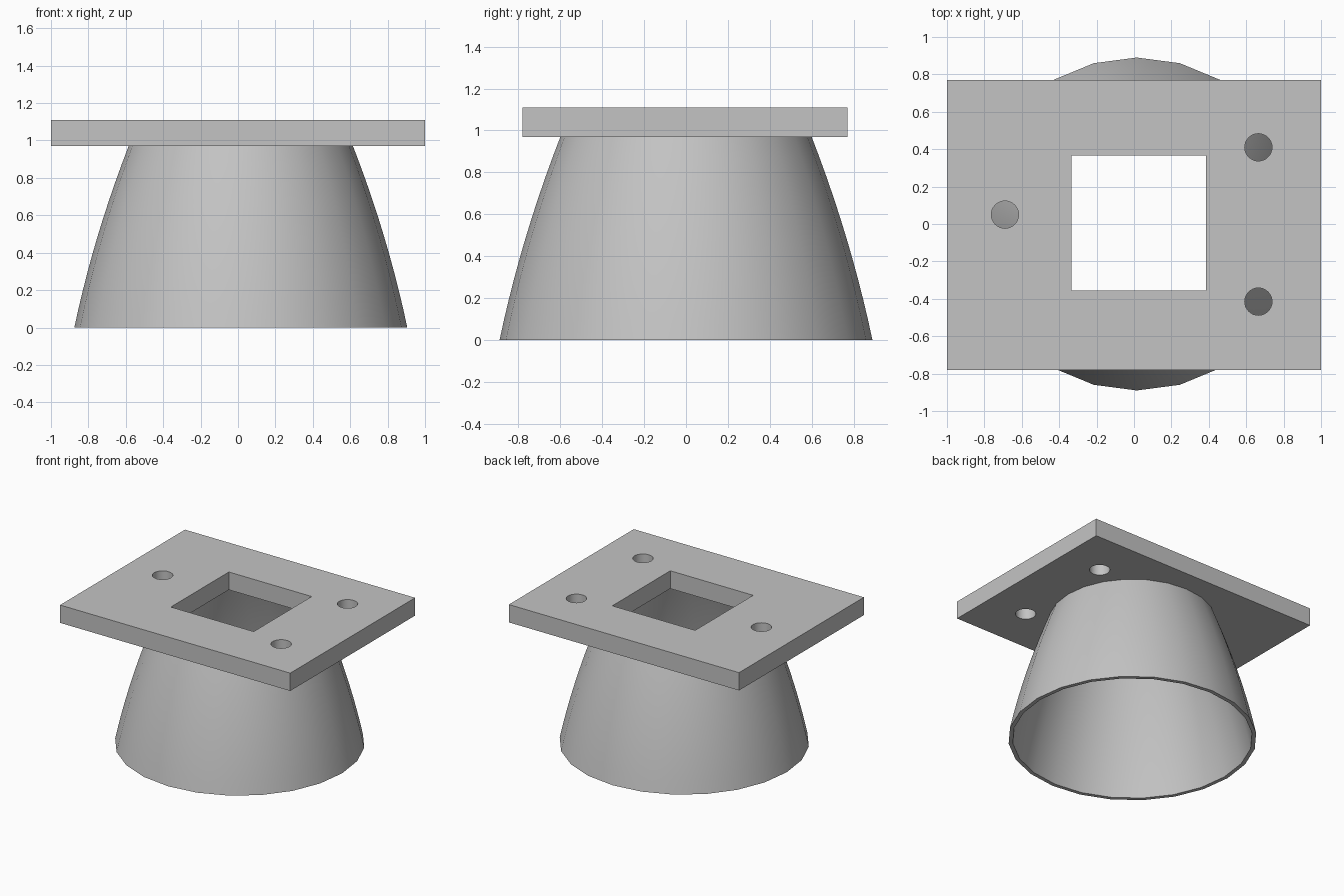
import bpy, bmesh
from math import sin, cos, pi, radians

cube = bpy.data.objects.get("Cube")
if cube:
    bpy.data.objects.remove(cube, do_unlink=True)

# Single matte grey
grey = bpy.data.materials.new("matte_grey")
grey.use_nodes = True
colour = (0.55, 0.55, 0.55, 1)
grey.diffuse_color = colour
grey.node_tree.nodes["Principled BSDF"].inputs["Base Color"].default_value = colour

BASE, TOP = 0.97, 1.11


def new_object(name, bm):
    bmesh.ops.recalc_face_normals(bm, faces=bm.faces)
    mesh = bpy.data.meshes.new(name)
    bm.to_mesh(mesh)
    bm.free()
    mesh.materials.append(grey)
    obj = bpy.data.objects.new(name, mesh)
    bpy.context.collection.objects.link(obj)
    return obj


def box(name, x0, x1, y0, y1, z0, z1):
    bm = bmesh.new()
    bmesh.ops.create_cube(bm, size=1)
    bmesh.ops.scale(bm, vec=(x1 - x0, y1 - y0, z1 - z0), verts=bm.verts)
    bmesh.ops.translate(bm, vec=((x0 + x1) / 2, (y0 + y1) / 2, (z0 + z1) / 2), verts=bm.verts)
    return new_object(name, bm)


def cylinder(name, x, y, radius):
    bm = bmesh.new()
    bmesh.ops.create_cone(bm, cap_ends=True, segments=32, radius1=radius, radius2=radius, depth=0.6)
    bmesh.ops.translate(bm, vec=(x, y, (BASE + TOP) / 2), verts=bm.verts)
    return new_object(name, bm)


def activate(obj):
    bpy.ops.object.select_all(action='DESELECT')
    obj.select_set(True)
    bpy.context.view_layer.objects.active = obj


def smooth(obj):
    activate(obj)
    bpy.ops.object.shade_smooth_by_angle(angle=radians(35))


# Mounting plate with a square throat and three bolt holes
plate = box("mounting_plate", -1, 1, -0.78, 0.77, BASE, TOP)
cutters = [box("throat_cutter", -0.335, 0.385, -0.355, 0.365, BASE - 0.2, TOP + 0.2)]
for x, y in ((-0.69, 0.05), (0.665, 0.41), (0.665, -0.415)):
    cutters.append(cylinder("bolt_hole_cutter", x, y, 0.073))
for cutter in cutters:
    cutter.hide_render = True
    activate(plate)
    cut = plate.modifiers.new("hole", 'BOOLEAN')
    cut.operation = 'DIFFERENCE'
    cut.solver = 'EXACT'
    cut.object = cutter
    bpy.ops.object.modifier_apply(modifier=cut.name)
    bpy.data.objects.remove(cutter, do_unlink=True)
smooth(plate)

# Hollow flared horn: outer wall going up, inner wall coming back down
SIDES, STEPS, WALL = 24, 10, 0.03


def horn_radius(z):
    return 0.89 - 0.21 * z - 0.092 * z * z


heights = [BASE * i / STEPS for i in range(STEPS + 1)]
profile = [(horn_radius(z), z) for z in heights]
profile += [(horn_radius(z) - WALL, z) for z in reversed(heights)]

bm = bmesh.new()
rings = []
for r, z in profile:
    angles = [2 * pi * k / SIDES for k in range(SIDES)]
    rings.append([bm.verts.new((0.015 + r * cos(a), r * sin(a), z)) for a in angles])
for i, ring in enumerate(rings):
    above = rings[(i + 1) % len(rings)]
    for k in range(SIDES):
        n = (k + 1) % SIDES
        bm.faces.new((ring[k], ring[n], above[n], above[k]))
horn = new_object("horn", bm)
smooth(horn)
